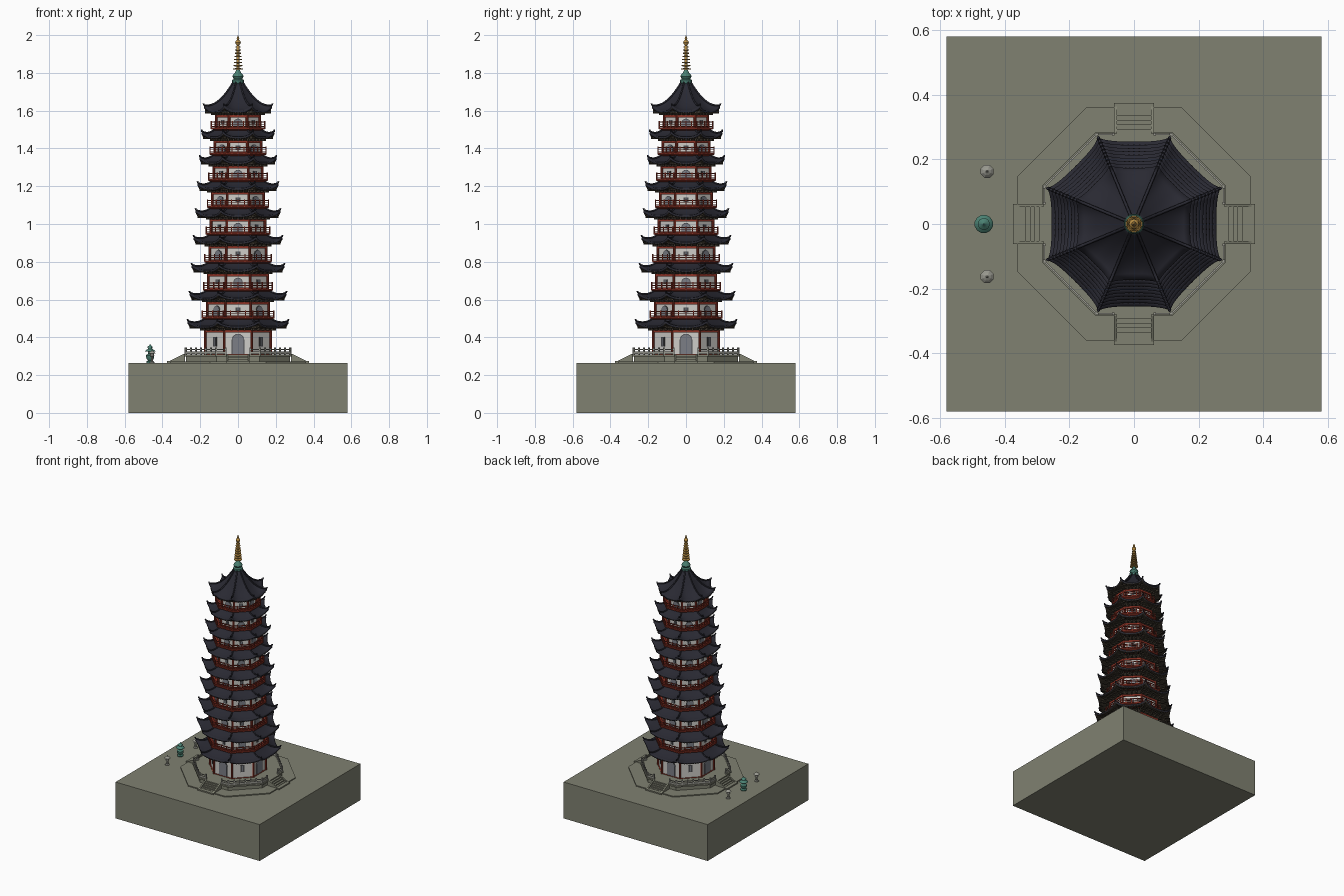
import bpy, bmesh, math
from mathutils import Matrix, Vector

if "Cube" in bpy.data.objects:
    bpy.data.objects.remove(bpy.data.objects["Cube"])


def material(name, r, g, b):
    m = bpy.data.materials.new(name)
    m.use_nodes = True
    m.diffuse_color = (r, g, b, 1)
    m.node_tree.nodes["Principled BSDF"].inputs["Base Color"].default_value = (r, g, b, 1)
    return m


STONE = material("olive stone", .215, .22, .165)
PALE = material("pale stone", .32, .32, .28)
TILE = material("dark roof tile", .022, .022, .032)
WOOD = material("brown wood", .05, .04, .028)
RED = material("red lacquer", .28, .035, .02)
WHITE = material("white plaster", .62, .61, .58)
GREY = material("grey door", .2, .21, .24)
FRAME = material("dark frame", .07, .07, .075)
TEAL = material("green bronze", .07, .22, .17)
GOLD = material("gold", .5, .28, .06)

TAN = math.tan(math.pi / 8)
SIDES = [Matrix.Rotation(k * math.pi / 4, 4, 'Z') for k in range(8)]


def finish(name, bm, *mats, smooth=False):
    me = bpy.data.meshes.new(name)
    bm.to_mesh(me)
    bm.free()
    for m in mats:
        me.materials.append(m)
    ob = bpy.data.objects.new(name, me)
    bpy.context.collection.objects.link(ob)
    if smooth:
        bpy.ops.object.select_all(action='DESELECT')
        ob.select_set(True)
        bpy.context.view_layer.objects.active = ob
        bpy.ops.object.shade_smooth_by_angle(angle=math.radians(40))
    return ob


def box(bm, side, x, y, z, sx, sy, sz):
    # Box centred on x, y with its bottom at z
    mat = side @ Matrix.Translation((x, y, z + sz / 2)) @ Matrix.Diagonal((sx, sy, sz, 1))
    bmesh.ops.create_cube(bm, size=1, matrix=mat)


def extrude_outline(bm, side, pts, offset):
    # Flat polygon pushed along an offset to make a solid
    a = [bm.verts.new(side @ Vector(p)) for p in pts]
    b = [bm.verts.new(side @ (Vector(p) + Vector(offset))) for p in pts]
    n = len(pts)
    faces = [bm.faces.new(a), bm.faces.new(b[::-1])]
    faces += [bm.faces.new((a[i], b[i], b[(i + 1) % n], a[(i + 1) % n])) for i in range(n)]
    bmesh.ops.recalc_face_normals(bm, faces=faces)


def turned(name, mat, profile, n=8, at=(0, 0), smooth=False):
    # Profile of (flat-side radius, height) turned about z
    bm = bmesh.new()
    rings = []
    for r, z in profile:
        R = r / math.cos(math.pi / n)
        rings.append([bm.verts.new((at[0] + R * math.cos((k + .5) * math.tau / n),
                                    at[1] + R * math.sin((k + .5) * math.tau / n), z)) for k in range(n)])
    for lo, hi in zip(rings, rings[1:]):
        for k in range(n):
            j = (k + 1) % n
            bm.faces.new((lo[k], lo[j], hi[j], hi[k]))
    bm.faces.new(rings[0][::-1])
    bm.faces.new(rings[-1])
    return finish(name, bm, mat, smooth=smooth)


def arch(bm, side, a, z, w, h, thick):
    pts = [(-w, -a, z), (w, -a, z)]
    pts += [(w * math.cos(t * math.pi / 8), -a, z + h - w + w * math.sin(t * math.pi / 8)) for t in range(9)]
    extrude_outline(bm, side, pts, (0, -thick, 0))


def roof(name, a_in, a_out, z_in, z_out, lift):
    def point(s, t):
        a = a_in + (a_out - a_in) * s
        c = abs(t) ** 3 * s * s
        g = 1 + .04 * c
        return Vector((a * TAN * t * g, -a * g, z_out + (z_in - z_out) * (1 - s) ** 1.7 + lift * c))
    bm = bmesh.new()
    ns, nt = 8, 10
    for side in SIDES:
        grid = [[bm.verts.new(side @ point(i / ns, 2 * j / nt - 1)) for j in range(nt + 1)] for i in range(ns + 1)]
        for i in range(ns):
            for j in range(nt):
                bm.faces.new((grid[i][j], grid[i + 1][j], grid[i + 1][j + 1], grid[i][j + 1]))
    bmesh.ops.remove_doubles(bm, verts=bm.verts, dist=.0001)
    ob = finish(name, bm, TILE, WOOD, smooth=True)
    mod = ob.modifiers.new("thickness", 'SOLIDIFY')
    mod.thickness, mod.offset, mod.material_offset = .012, -1, 1
    # Hip ridges with upturned tips
    cu = bpy.data.curves.new(name + "_ridges", 'CURVE')
    cu.dimensions, cu.bevel_depth, cu.bevel_resolution, cu.use_fill_caps = '3D', .005, 1, True
    cu.materials.append(TILE)
    for side in SIDES:
        pts = [side @ (point(i / ns, 1) + Vector((0, 0, .002))) for i in range(ns + 1)]
        pts.append(pts[-1] + Vector((pts[-1].x * .01, pts[-1].y * .01, .008)))
        sp = cu.splines.new('POLY')
        sp.points.add(len(pts) - 1)
        for p, q in zip(sp.points, pts):
            p.co = (*q, 1)
    bpy.context.collection.objects.link(bpy.data.objects.new(name + "_ridges", cu))


# Ground block and octagonal terraces
bm = bmesh.new()
box(bm, Matrix(), 0, 0, 0, 1.16, 1.16, .265)
finish("ground_block", bm, STONE)
turned("lower_terrace", STONE, [(.36, .26), (.36, .272)])
turned("upper_terrace", STONE, [(.275, .27), (.275, .298), (.285, .298), (.285, .308)])

# Stairs with sloped cheek walls on the four main sides
bm = bmesh.new()
for side in SIDES[::2]:
    box(bm, side, 0, -.36, .262, .125, .03, .012)
    for i in range(5):
        depth = .07 - i * .014
        box(bm, side, 0, -.28 - depth / 2, .27, .104, depth, .008 * (i + 1) - .002)
    for x in (-.062, .052):
        extrude_outline(bm, side, [(x, -.28, .265), (x, -.368, .265), (x, -.368, .272), (x, -.285, .313),
                                   (x, -.28, .313)], (.01, 0, 0))
finish("stairs", bm, STONE)

# Stone balustrade on the terrace
bm = bmesh.new()
for k, side in enumerate(SIDES):
    runs = [(-.112, .112, 7)] if k % 2 else [(-.114, -.064, 2), (.064, .114, 2)]
    for x0, x1, n in runs:
        for z, h in ((.312, .014), (.334, .005)):
            box(bm, side, (x0 + x1) / 2, -.278, z, x1 - x0, .005, h)
        for i in range(n):
            box(bm, side, x0 + (x1 - x0) * i / (n - 1), -.278, .305, .008, .008, .042)
finish("terrace_balustrade", bm, PALE)

# Nine storeys, bottom to top
TIPS = [.493, .642, .79, .938, 1.08, 1.223, 1.361, 1.496, 1.632]
for i, tip in enumerate(TIPS):
    top = i == len(TIPS) - 1
    wall = .174 if i == 0 else .163 - (i - 1) * .0068
    eave = (.265 - i * .0106) / 1.04
    floor = .305 if i == 0 else TIPS[i - 1] + .012
    ze = tip - .034
    tag = "storey_%d_" % (i + 1)
    turned(tag + "walls", WHITE, [(wall - .004, floor - .01), (wall - .004, ze + .01)])

    # Columns, beams and balcony rails
    red, wood, panel, frame = (bmesh.new() for _ in range(4))
    for k, side in enumerate(SIDES):
        corner = side @ Vector((wall * TAN, -wall, floor + (ze - floor) / 2))
        bmesh.ops.create_cone(red, cap_ends=True, segments=8, radius1=.007, radius2=.007,
                              depth=ze - floor, matrix=Matrix.Translation(corner))
        box(red, side, 0, -wall, ze - .034, wall * TAN * 2, .008, .013)
        box(red, side, 0, -wall, floor, wall * TAN * 2, .007, .006)
        if i:
            a = wall + .026
            w = 2 * a * TAN
            for z, h in ((.006, .004), (.019, .003), (.03, .005)):
                box(red, side, 0, -a, floor + z, w, .004, h)
            for j in range(5):
                box(red, side, w * (j / 4 - .5), -a, floor, .005, .005, .038)
        # Bracket sets and rafters under the eave
        for j in range(5):
            x = wall * TAN * (j / 2 - 1) * .98
            box(wood, side, x, -wall - .012, ze - .022, .01, .03, .011)
            box(wood, side, x * 1.1, -wall - .024, ze - .012, .014, .05, .01)
        for j in range(11):
            x = eave * TAN * (j / 5 - 1) * .88
            lift = .022 * abs(j / 5 - 1) ** 3
            box(wood, side, x, -(wall + eave) / 2 - .004, ze - .013 + lift * .6, .005, eave - wall - .006, .007)
        # Alternate arched openings and square windows
        low = .308 if i == 0 else floor + .006
        h = ze - .04 - low
        if (k + i) % 2 == 0:
            w = .03 if i == 0 else .021
            arch(frame, side, wall - .005, low, w + .004, h, .003)
            arch(panel, side, wall - .005, low, w, h - .004, .005)
        else:
            w = .026 if i == 0 else .024
            mid = low + h * .62
            box(frame, side, 0, -wall + .003, mid - h * .24, w, .005, h * .46)
            box(panel, side, 0, -wall + .002, mid - h * .19, w * .25, .006, h * .36)
    finish(tag + "columns_and_rails", red, RED)
    finish(tag + "brackets", wood, WOOD)
    finish(tag + "openings", panel, GREY)
    finish(tag + "frames", frame, FRAME)
    turned(tag + "eave_core", WOOD, [(wall - .005, ze - .022), (wall + .012, ze - .014), (wall + .03, ze - .002)])
    if i:
        turned(tag + "balcony", RED, [(wall + .01, floor - .012), (wall + .029, floor - .005), (wall + .029, floor + .003)])
    if top:
        roof("top_roof", .02, eave, 1.758, ze, .03)
    else:
        roof(tag + "roof", wall - .01, eave, tip + .014, ze, .027)

# Finial base and ringed spire
turned("finial_base", TEAL, [(.026, 1.74), (.031, 1.752), (.031, 1.762), (.022, 1.768), (.029, 1.78),
                             (.027, 1.79), (.016, 1.8), (.01, 1.815)], 16, smooth=True)
spire = [(.008, 1.805)]
for i in range(8):
    z, r = 1.818 + i * .0165, .026 - i * .0018
    spire += [(.008, z), (r, z + .001), (r, z + .006), (.008, z + .007)]
spire += [(.006, 1.945), (.012, 1.953), (.015, 1.962), (.011, 1.971), (.005, 1.975), (.007, 1.982), (.001, 2.0)]
turned("spire", GOLD, spire, 16, smooth=True)

# Bronze incense burner
turned("burner", TEAL, [(.018, .262), (.02, .272), (.012, .278), (.02, .288), (.022, .304), (.017, .309), (.011, .312),
                        (.011, .324), (.028, .325), (.024, .331), (.012, .338), (.01, .345), (.018, .346),
                        (.01, .353), (.004, .358), (.001, .366)], 12, at=(-.465, 0), smooth=True)
# Pair of stone lanterns
for label, y in (("left", .163), ("right", -.163)):
    turned(label + "_stone_lantern", PALE, [(.014, .262), (.014, .27), (.006, .272), (.006, .298), (.013, .301), (.011, .304),
                                            (.011, .314), (.02, .315), (.012, .323), (.004, .328), (.001, .334)],
           8, at=(-.455, y))
